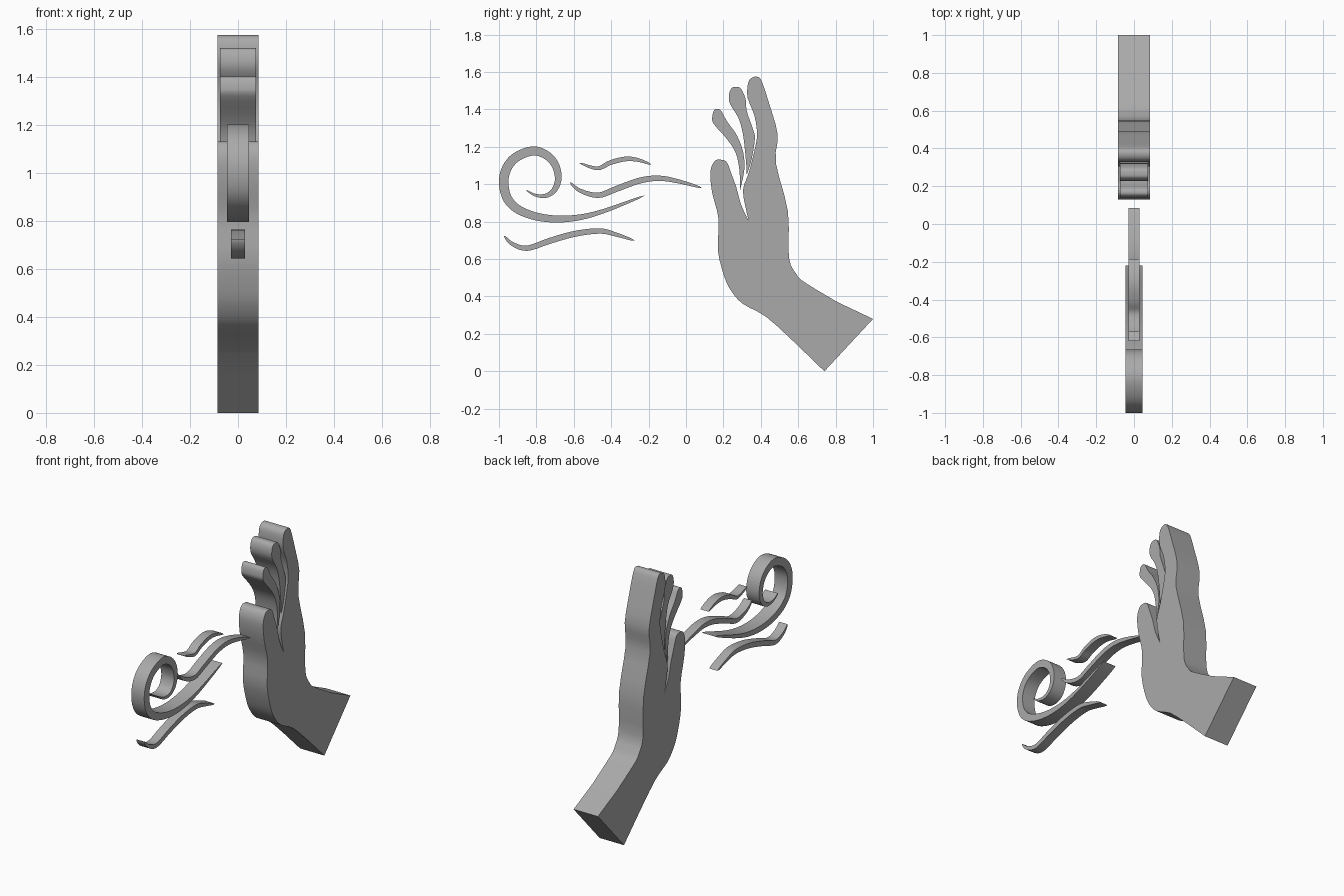
import bpy
import bmesh
import math
from mathutils import Vector

default_cube = bpy.data.objects.get("Cube")
if default_cube:
    bpy.data.objects.remove(default_cube, do_unlink=True)

# Single grey material shared by every part
grey = bpy.data.materials.new("plain_grey")
grey.use_nodes = True
grey_value = (0.4, 0.4, 0.4, 1)
grey.diffuse_color = grey_value
grey.node_tree.nodes["Principled BSDF"].inputs["Base Color"].default_value = grey_value


def smooth_path(points, steps):
    """Sample a flowing curve through every side-profile point (y, z)."""
    controls = [Vector(point) for point in points]
    last = len(controls) - 1
    samples = []
    for index in range(last):
        before = controls[max(index - 1, 0)]
        start = controls[index]
        end = controls[index + 1]
        after = controls[min(index + 2, last)]
        for step in range(steps):
            t = step / steps
            samples.append(0.5 * (2 * start + (end - before) * t
                                  + (2 * before - 5 * start + 4 * end - after) * t ** 2
                                  + (3 * start - before - 3 * end + after) * t ** 3))
    samples.append(controls[last])
    return samples


def extrude_profile(name, outline, half_width):
    """Make a slab from a side profile, centred across x."""
    bm = bmesh.new()
    corners = [bm.verts.new((-half_width, point.x, point.y)) for point in outline]
    face = bm.faces.new(corners)
    extruded = bmesh.ops.extrude_face_region(bm, geom=[face], use_keep_orig=True)
    moved = [item for item in extruded["geom"] if isinstance(item, bmesh.types.BMVert)]
    bmesh.ops.translate(bm, verts=moved, vec=(2 * half_width, 0, 0))
    bmesh.ops.recalc_face_normals(bm, faces=bm.faces)
    mesh = bpy.data.meshes.new(name)
    bm.to_mesh(mesh)
    bm.free()
    mesh.materials.append(grey)
    part = bpy.data.objects.new(name, mesh)
    bpy.context.collection.objects.link(part)
    bpy.ops.object.select_all(action="DESELECT")
    part.select_set(True)
    bpy.context.view_layer.objects.active = part
    bpy.ops.object.shade_smooth_by_angle(angle=math.radians(30))
    return part


def wind_ribbon(name, centre_line, thickness, half_width, end_taper=0):
    """Thicken a centre line into a stroke that tapers to a point at both ends."""
    path = smooth_path(centre_line, steps=5)
    last = len(path) - 1
    upper, lower = [path[0]], []
    for index in range(1, last):
        t = index / last
        tangent = (path[index + 1] - path[index - 1]).normalized()
        swell = math.sqrt(math.sin(math.pi * t)) * (1 - end_taper * t ** 3)
        offset = Vector((-tangent.y, tangent.x)) * thickness * swell
        upper.append(path[index] + offset)
        lower.append(path[index] - offset)
    upper.append(path[last])
    extrude_profile(name, upper + lower[::-1], half_width)


# Hand: back of the wrist, up over the tallest finger, down to the thumb crotch
back_and_forefinger = [
    (0.81, 0.37), (0.635, 0.475), (0.59, 0.52), (0.55, 0.61), (0.545, 0.855),
    (0.48, 1.115), (0.49, 1.265), (0.445, 1.43), (0.405, 1.55), (0.38, 1.575),
    (0.345, 1.565), (0.33, 1.53), (0.33, 1.46), (0.365, 1.37), (0.38, 1.27),
    (0.367, 1.185), (0.335, 1.06), (0.305, 0.97), (0.32, 0.87), (0.335, 0.805),
]
# Hand: crotch, over the thumb and down the palm to the wrist
thumb_and_palm = [
    (0.335, 0.805), (0.295, 0.89), (0.27, 0.98), (0.245, 1.05), (0.22, 1.115),
    (0.195, 1.13), (0.155, 1.125), (0.13, 1.065), (0.14, 0.955), (0.175, 0.81),
    (0.17, 0.65), (0.205, 0.505), (0.245, 0.425), (0.305, 0.36), (0.43, 0.29),
    (0.585, 0.15),
]
wrist_end = [Vector((0.74, 0)), Vector((1, 0.28))]
hand_outline = (wrist_end + smooth_path(back_and_forefinger, steps=3)
                + smooth_path(thumb_and_palm, steps=3)[1:])
extrude_profile("hand", hand_outline, half_width=0.085)

# Two slimmer fingers tucked between the tallest finger and the thumb
middle_finger = [
    (0.325, 1.05), (0.32, 1.13), (0.305, 1.265), (0.28, 1.355), (0.235, 1.43),
    (0.23, 1.48), (0.245, 1.515), (0.27, 1.52), (0.295, 1.51), (0.32, 1.45),
    (0.325, 1.39), (0.36, 1.29), (0.368, 1.24), (0.35, 1.13), (0.325, 1.05),
]
ring_finger = [
    (0.29, 0.97), (0.285, 1.08), (0.265, 1.17), (0.22, 1.24), (0.15, 1.32),
    (0.14, 1.355), (0.15, 1.395), (0.17, 1.403), (0.19, 1.39), (0.22, 1.335),
    (0.27, 1.265), (0.305, 1.175), (0.312, 1.08), (0.29, 0.97),
]
for name, outline in (("middle_finger", middle_finger), ("ring_finger", ring_finger)):
    extrude_profile(name, smooth_path(outline, steps=3)[:-1], half_width=0.075)

# Large curling gust of wind
wind_ribbon("wind_curl", [
    (-0.22, 0.94), (-0.46, 0.85), (-0.615, 0.817), (-0.755, 0.819), (-0.875, 0.853),
    (-0.945, 0.908), (-0.973, 0.986), (-0.965, 1.07), (-0.915, 1.14), (-0.823, 1.178),
    (-0.75, 1.158), (-0.7, 1.105), (-0.683, 1.03), (-0.705, 0.968), (-0.752, 0.938),
    (-0.81, 0.943), (-0.855, 0.97),
], thickness=0.027, half_width=0.045, end_taper=0.5)

# Three small wavy wisps
wind_ribbon("upper_wisp", [
    (-0.572, 1.115), (-0.475, 1.085), (-0.406, 1.115), (-0.326, 1.135),
    (-0.257, 1.13), (-0.185, 1.105),
], thickness=0.013, half_width=0.029)
wind_ribbon("middle_wisp", [
    (-0.62, 1.01), (-0.567, 0.966), (-0.47, 0.941), (-0.37, 0.976), (-0.246, 1.02),
    (-0.14, 1.032), (-0.03, 1.013), (0.086, 0.98),
], thickness=0.016, half_width=0.029)
wind_ribbon("lower_wisp", [
    (-0.973, 0.725), (-0.93, 0.682), (-0.85, 0.658), (-0.727, 0.698), (-0.594, 0.735),
    (-0.46, 0.75), (-0.37, 0.73), (-0.273, 0.698),
], thickness=0.016, half_width=0.029)
